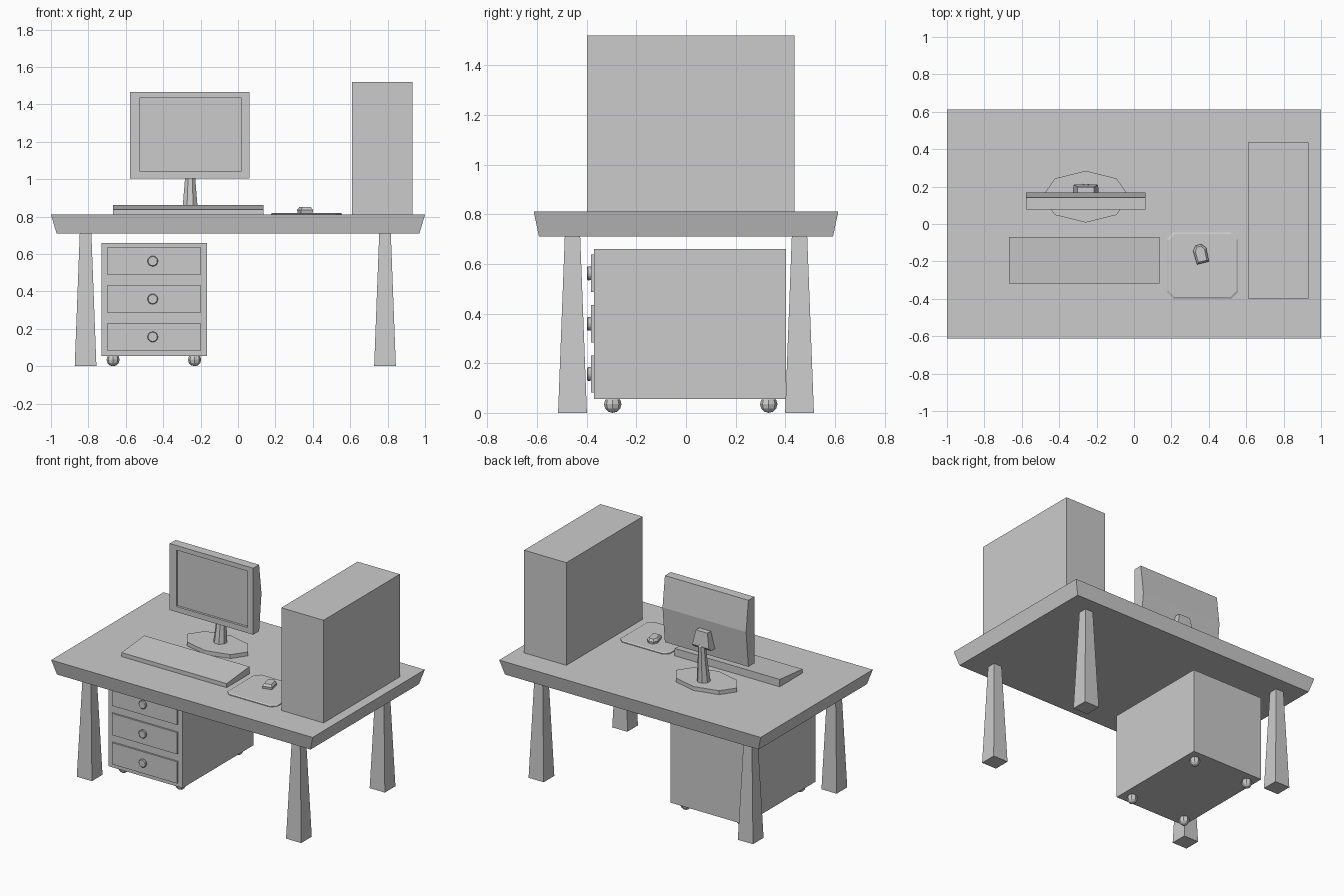
import bpy, bmesh
from math import sin, cos, pi, radians

if "Cube" in bpy.data.objects:
    bpy.data.objects.remove(bpy.data.objects["Cube"])


def finish(name, bm):
    bmesh.ops.recalc_face_normals(bm, faces=bm.faces)
    me = bpy.data.meshes.new(name)
    bm.to_mesh(me)
    bm.free()
    ob = bpy.data.objects.new(name, me)
    bpy.context.collection.objects.link(ob)
    return ob


def loft(name, rings):
    """Skin a stack of equal-length point rings and cap both ends."""
    bm = bmesh.new()
    vs = [[bm.verts.new(p) for p in r] for r in rings]
    n = len(rings[0])
    for a, b in zip(vs, vs[1:]):
        for i in range(n):
            j = (i + 1) % n
            bm.faces.new((a[i], a[j], b[j], b[i]))
    bm.faces.new(vs[0][::-1])
    bm.faces.new(vs[-1])
    return finish(name, bm)


def rect(x0, x1, y0, y1, z):
    return [(x0, y0, z), (x1, y0, z), (x1, y1, z), (x0, y1, z)]


def box(name, x0, x1, y0, y1, z0, z1):
    return loft(name, [rect(x0, x1, y0, y1, z0), rect(x0, x1, y0, y1, z1)])


def ngon(cx, cy, rx, ry, z, n=8, turn=0.0):
    return [(cx + rx * cos(turn + 2 * pi * i / n),
             cy + ry * sin(turn + 2 * pi * i / n), z) for i in range(n)]


# Desk: slab flaring upward on four tapered legs
loft("desk_top", [rect(-.97, .97, -.592, .592, .71), rect(-1, 1, -.613, .613, .81)])
for side, x in (("left", -.815), ("right", .786)):
    for end, y in (("front", -.457), ("back", .457)):
        loft(f"{end}_{side}_leg", [rect(x - r, x + r, y - r, y + r, z)
                                   for r, z in ((.058, 0), (.031, .71))])

# Drawer cabinet with drawers, knobs and casters
box("cabinet", -.73, -.165, -.37, .403, .055, .66)
for i, z in enumerate((.157, .359, .562)):
    box(f"drawer_{i + 1}", -.698, -.2, -.382, -.36, z - .075, z + .075)
    knob = [[(px, y, pz) for px, pz, _ in ngon(-.456, z, r, r, 0, 16)]
            for y, r in ((-.375, .024), (-.388, .028), (-.394, .028), (-.398, .024))]
    loft(f"knob_{i + 1}", knob)
for x in (-.668, -.232):
    for y in (-.295, .333):
        bm = bmesh.new()
        bmesh.ops.create_uvsphere(bm, u_segments=8, v_segments=6, radius=.035)
        bmesh.ops.translate(bm, verts=bm.verts, vec=(x, y, .035))
        finish("caster", bm)

# Computer tower
box("computer_tower", .61, .933, -.398, .436, .81, 1.52)

# Monitor: side profile with a creased back, then a recessed screen
profile = [(.078, 1.005), (.142, 1.005), (.168, 1.255), (.142, 1.465), (.078, 1.465)]
monitor = loft("monitor", [[(x, y, z) for y, z in profile] for x in (-.577, .062)])
bm = bmesh.new()
bm.from_mesh(monitor.data)
bm.faces.ensure_lookup_table()
front = min(bm.faces, key=lambda f: f.calc_center_median().y)
bmesh.ops.inset_individual(bm, faces=[front], thickness=.03)
for v in front.verts:
    v.co.x = -.527 if v.co.x < -.25 else .018
    v.co.z = 1.043 if v.co.z < 1.23 else 1.433
screen = bmesh.ops.extrude_discrete_faces(bm, faces=[front])["faces"][0]
bmesh.ops.translate(bm, verts=screen.verts, vec=(0, .016, 0))
bm.to_mesh(monitor.data)
bm.free()

# Monitor stand: octagonal base, tapered neck, rear bracket
loft("stand_base", [ngon(-.258, .146, .233, .138, z) for z in (.81, .837)])
loft("stand_neck", [ngon(-.256, y, r, r, z, 8, pi / 8) for y, r, z in
                    ((.172, .045, .83), (.186, .030, 1.0), (.19, .027, 1.085), (.19, .015, 1.105))])
loft("stand_bracket", [rect(-.326, -.19, .13, .19, 1.065),
                       rect(-.322, -.194, .13, .21, 1.085),
                       rect(-.302, -.214, .13, .198, 1.185)])

# Keyboard: wedge rising to the back
wedge = [(-.318, .81), (-.07, .81), (-.07, .861), (-.318, .838)]
loft("keyboard", [[(x, y, z) for y, z in wedge] for x in (-.668, .136)])


# Mouse pad with clipped corners
def pad(inset, z, c=.033):
    x0, x1, y0, y1 = .176 + inset, .556 - inset, -.398 + inset, -.045 - inset
    return [(x0 + c, y0, z), (x1 - c, y0, z), (x1, y0 + c, z), (x1, y1 - c, z),
            (x1 - c, y1, z), (x0 + c, y1, z), (x0, y1 - c, z), (x0, y0 + c, z)]


loft("mouse_pad", [pad(0, .81), pad(0, .815), pad(.008, .82)])

# Mouse: rounded nose, turned slightly on the pad
outline = [(-.033, -.05), (.033, -.05), (.036, .025), (.016, .05), (-.016, .05), (-.036, .025)]
mouse = loft("mouse", [[(s * x, t * y, z) for x, y in outline]
                       for s, t, z in ((.95, .95, 0), (1, 1, .018), (.7, .8, .033))])
mouse.location = (.357, -.16, .818)
mouse.rotation_euler.z = radians(14)
